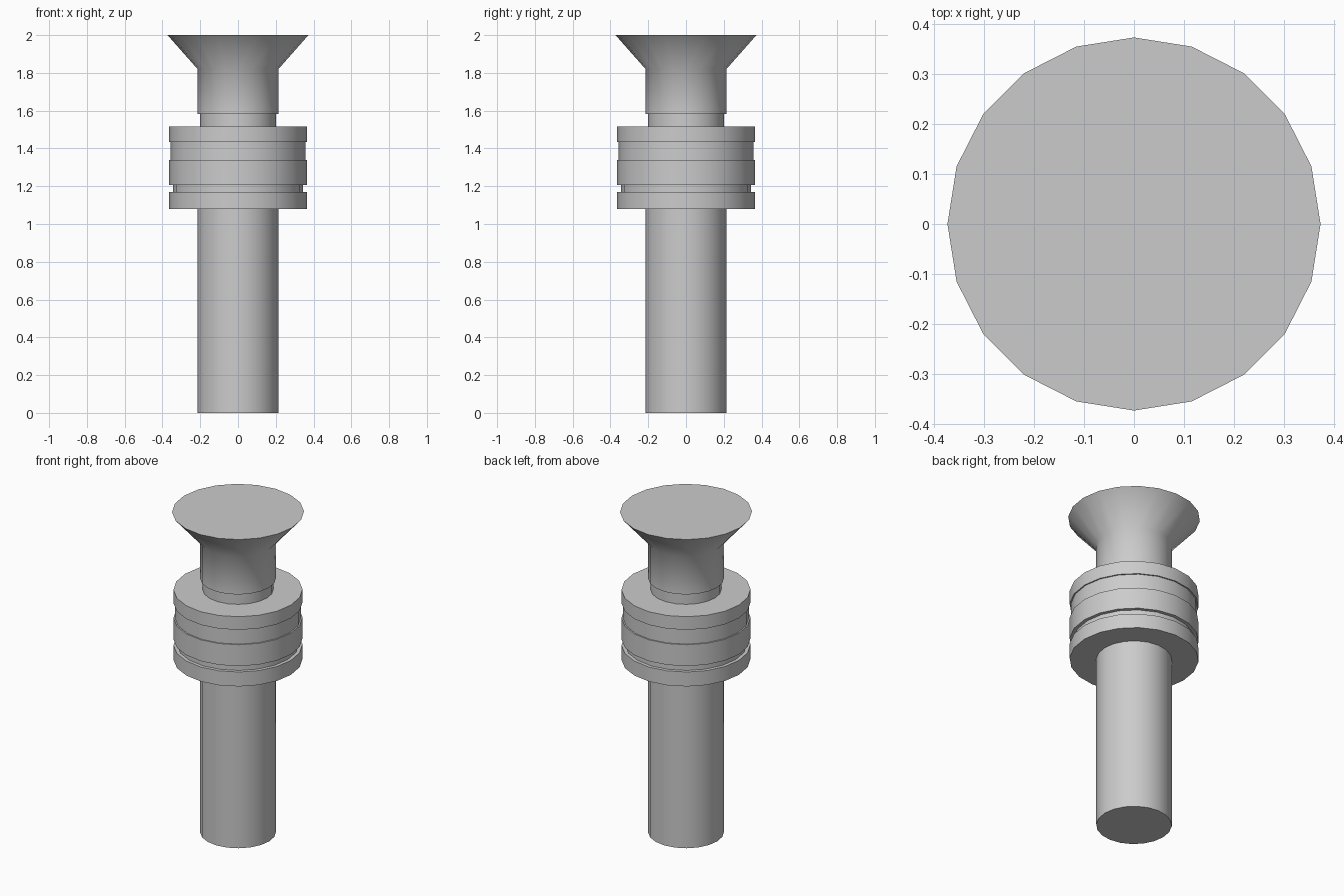
import bpy, bmesh
from math import cos, sin, tau, radians

if "Cube" in bpy.data.objects:
    bpy.data.objects.remove(bpy.data.objects["Cube"])

SIDES = 20

# Half profile (radius, height) from foot to flared head
PROFILE = [
    (0.214, 0.0), (0.214, 1.08),                     # shaft
    (0.365, 1.08), (0.365, 1.17),                    # lower collar ring
    (0.344, 1.17), (0.344, 1.207),                   # deep groove
    (0.365, 1.207), (0.365, 1.34),                   # collar body
    (0.357, 1.34), (0.357, 1.433),                   # shallow groove
    (0.365, 1.433), (0.365, 1.515),                  # upper collar ring
    (0.20, 1.515), (0.20, 1.583),                    # recessed neck
    (0.214, 1.583), (0.214, 1.82), (0.373, 2.0),     # throat and flare
]


def lathe(name, profile):
    bm = bmesh.new()
    rings = [[bm.verts.new((r * cos(tau * i / SIDES), r * sin(tau * i / SIDES), z))
              for i in range(SIDES)] for r, z in profile]
    for low, high in zip(rings, rings[1:]):
        for i in range(SIDES):
            j = (i + 1) % SIDES
            bm.faces.new((low[i], low[j], high[j], high[i]))
    bm.faces.new(rings[0][::-1])
    bm.faces.new(rings[-1])
    mesh = bpy.data.meshes.new(name)
    bm.to_mesh(mesh)
    bm.free()
    obj = bpy.data.objects.new(name, mesh)
    bpy.context.collection.objects.link(obj)
    bpy.ops.object.select_all(action='DESELECT')
    obj.select_set(True)
    bpy.context.view_layer.objects.active = obj
    bpy.ops.object.shade_smooth_by_angle(angle=radians(50))
    return obj


# Turned post with grooved collar and flared head
lathe("turned_post", PROFILE)
